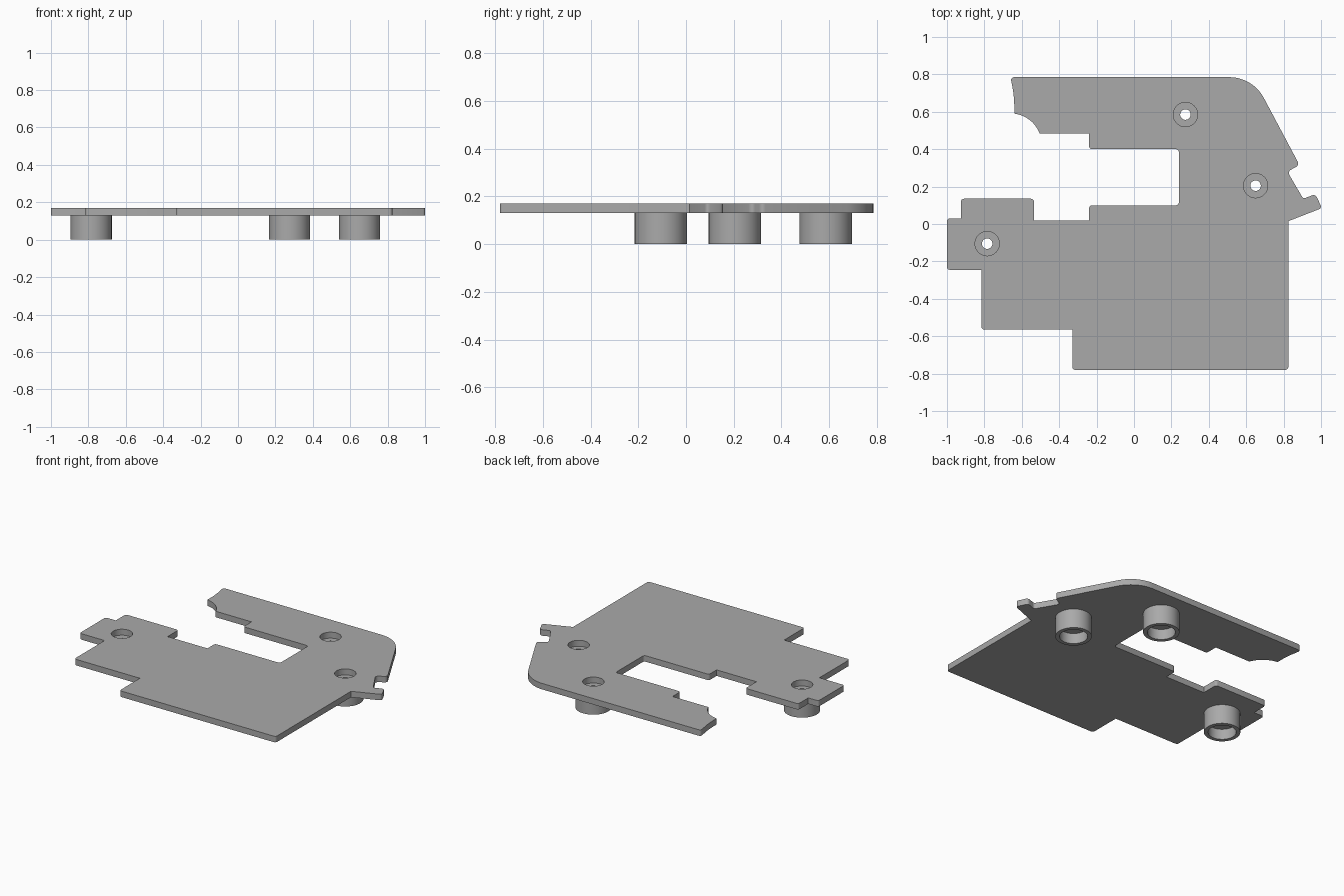
import bpy
import bmesh
import math
from mathutils import Vector

cube = bpy.data.objects.get("Cube")
if cube:
    bpy.data.objects.remove(cube, do_unlink=True)

# Material
grey = bpy.data.materials.new("plain grey")
grey.use_nodes = True
colour = (0.4, 0.4, 0.4, 1)
grey.diffuse_color = colour
grey.node_tree.nodes["Principled BSDF"].inputs["Base Color"].default_value = colour

# Shared dimensions
PLATE_LOW, PLATE_TOP = 0.13, 0.17
HOLE_R = 0.065
SIDES = 48
CENTRES = {"left_front": (0.65, 0.205), "back": (0.275, 0.585), "right": (-0.785, -0.105)}
R = 0.015

# Plate outline: x, y and corner radius, clockwise from the back right corner
OUTLINE = [
    (-0.66, 0.785, R), (0.635, 0.785, 0.21), (0.885, 0.315, 0.02),
    (0.82, 0.28, 0.02), (0.905, 0.135, R), (0.97, 0.16, 0.02),
    (1.005, 0.085, R), (0.825, 0.015, 0), (0.825, -0.78, R),
    (-0.33, -0.78, R), (-0.33, -0.565, 0), (-0.815, -0.565, R),
    (-0.815, -0.245, 0), (-1, -0.245, R), (-1, 0.03, R),
    (-0.925, 0.03, 0), (-0.925, 0.135, R), (-0.535, 0.135, R),
    (-0.535, 0.02, 0), (-0.24, 0.02, 0), (-0.24, 0.1, R),
    (0.24, 0.1, R), (0.24, 0.4, R), (-0.24, 0.4, R),
    (-0.24, 0.485, 0), (-0.505, 0.485, 0), (-0.544, 0.578, 0.17),
    (-0.64, 0.59, 0), (-0.64, 0.68, 0.6),
]


def rounded(corners):
    """Replace each corner that has a radius by a tangent arc."""
    points = []
    for i, (x, y, radius) in enumerate(corners):
        p = Vector((x, y))
        if radius == 0:
            points.append(p)
            continue
        before = Vector(corners[i - 1][:2]) - p
        after = Vector(corners[(i + 1) % len(corners)][:2]) - p
        half = before.angle(after) / 2
        reach = min(radius / math.tan(half), 0.98 * before.length, 0.98 * after.length)
        start, end = p + before.normalized() * reach, p + after.normalized() * reach
        middle = (before.normalized() + after.normalized()).normalized()
        centre = p + middle * reach / math.cos(half)
        a = start - centre
        turn = a.angle_signed(end - centre)
        steps = max(4, round(abs(turn) * radius * 60))
        for k in range(steps + 1):
            t = -turn * k / steps
            points.append(centre + Vector((a.x * math.cos(t) - a.y * math.sin(t),
                                           a.x * math.sin(t) + a.y * math.cos(t))))
    return points


def circle(centre, radius):
    return [Vector(centre) + radius * Vector((math.cos(t), math.sin(t)))
            for t in (math.tau * k / SIDES for k in range(SIDES))]


def finish(obj):
    """Weld, colour and shade one part."""
    bm = bmesh.new()
    bm.from_mesh(obj.data)
    bmesh.ops.remove_doubles(bm, verts=bm.verts, dist=0.0002)
    bmesh.ops.recalc_face_normals(bm, faces=bm.faces)
    bm.to_mesh(obj.data)
    bm.free()
    obj.data.materials.clear()
    obj.data.materials.append(grey)
    bpy.ops.object.select_all(action="DESELECT")
    obj.select_set(True)
    bpy.context.view_layer.objects.active = obj
    bpy.ops.object.shade_smooth_by_angle(angle=math.radians(30))


# Flat plate with three round openings
curve = bpy.data.curves.new("plate", "CURVE")
curve.dimensions = "2D"
curve.fill_mode = "BOTH"
curve.extrude = (PLATE_TOP - PLATE_LOW) / 2
for loop in [rounded(OUTLINE)] + [circle(c, HOLE_R) for c in CENTRES.values()]:
    spline = curve.splines.new("POLY")
    spline.points.add(len(loop) - 1)
    for point, co in zip(spline.points, loop):
        point.co = (co.x, co.y, 0, 1)
    spline.use_cyclic_u = True
outline = bpy.data.objects.new("plate_outline", curve)
bpy.context.collection.objects.link(outline)
bpy.context.view_layer.update()
mesh = bpy.data.meshes.new_from_object(outline.evaluated_get(bpy.context.evaluated_depsgraph_get()))
bpy.data.objects.remove(outline, do_unlink=True)
plate = bpy.data.objects.new("plate", mesh)
plate.location.z = (PLATE_LOW + PLATE_TOP) / 2
bpy.context.collection.objects.link(plate)
finish(plate)

# Hollow bosses: radius and height around a closed section with a web inside
SECTION = [(0.11, PLATE_LOW), (0.11, 0), (0.085, 0), (0.085, 0.07),
           (0.028, 0.07), (0.028, PLATE_LOW), (HOLE_R, PLATE_LOW)]
for name, (cx, cy) in CENTRES.items():
    bm = bmesh.new()
    rings = [[bm.verts.new((p.x, p.y, z)) for p in circle((0, 0), r)] for r, z in SECTION]
    for a, b in zip(rings, rings[1:]):
        for k in range(SIDES):
            n = (k + 1) % SIDES
            bm.faces.new((a[k], a[n], b[n], b[k]))
    mesh = bpy.data.meshes.new(name + "_boss")
    bm.to_mesh(mesh)
    bm.free()
    boss = bpy.data.objects.new(name + "_boss", mesh)
    boss.location = (cx, cy, 0)
    bpy.context.collection.objects.link(boss)
    finish(boss)
